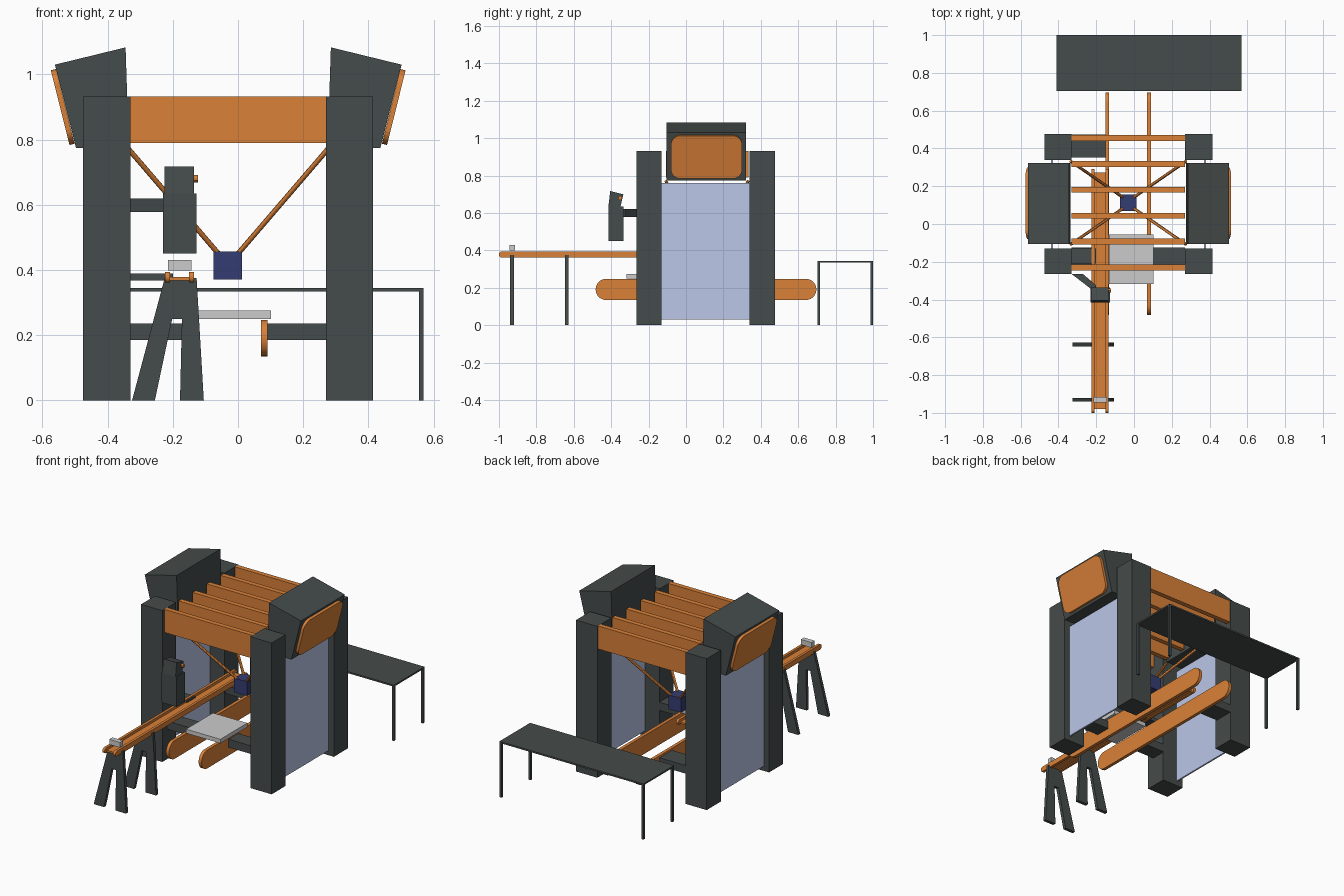
import bpy, math
from mathutils import Vector, Matrix

if "Cube" in bpy.data.objects:
    bpy.data.objects.remove(bpy.data.objects["Cube"])

CX = -0.03  # symmetry plane of the frame


def material(name, rgb):
    m = bpy.data.materials.new(name)
    m.diffuse_color = (*rgb, 1)
    m.use_nodes = True
    m.node_tree.nodes["Principled BSDF"].inputs["Base Color"].default_value = m.diffuse_color
    return m


DARK = material("dark_grey", (0.06, 0.072, 0.07))
ORANGE = material("orange", (0.70, 0.22, 0.04))
PANEL = material("pale_blue", (0.50, 0.57, 0.80))
NAVY = material("navy", (0.035, 0.045, 0.17))


def mesh(name, verts, faces, mat):
    me = bpy.data.meshes.new(name)
    me.from_pydata(verts, [], faces)
    me.update()
    ob = bpy.data.objects.new(name, me)
    bpy.context.collection.objects.link(ob)
    if mat:
        me.materials.append(mat)
    # consistent outward normals
    import bmesh
    bm = bmesh.new()
    bm.from_mesh(me)
    bmesh.ops.recalc_face_normals(bm, faces=bm.faces)
    bm.to_mesh(me)
    bm.free()
    return ob


def prism(name, profile, axis, a, b, mat, matrix=None, smooth=False):
    """Extrude a 2D profile along an axis from a to b."""
    place = {"x": lambda p, t: (t, p[0], p[1]),
             "y": lambda p, t: (p[0], t, p[1]),
             "z": lambda p, t: (p[0], p[1], t)}[axis]
    n = len(profile)
    verts = [Vector(place(p, t)) for t in (a, b) for p in profile]
    if matrix:
        verts = [matrix @ v for v in verts]
    faces = [range(n), range(2 * n - 1, n - 1, -1)]
    faces += [(i, (i + 1) % n, n + (i + 1) % n, n + i) for i in range(n)]
    ob = mesh(name, verts, [tuple(f) for f in faces], mat)
    if smooth:
        bpy.context.view_layer.objects.active = ob
        ob.select_set(True)
        bpy.ops.object.shade_smooth_by_angle(angle=math.radians(30))
        ob.select_set(False)
    return ob


def box(name, x0, x1, y0, y1, z0, z1, mat=None):
    return prism(name, [(x0, y0), (x1, y0), (x1, y1), (x0, y1)], "z", z0, z1, mat)


def rounded(x0, x1, y0, y1, r, seg=8):
    """Rounded rectangle outline."""
    pts = []
    for k, (cx, cy) in enumerate([(x1 - r, y1 - r), (x0 + r, y1 - r),
                                  (x0 + r, y0 + r), (x1 - r, y0 + r)]):
        for i in range(seg + 1):
            t = math.pi / 2 * (k + i / seg)
            pts.append((cx + r * math.cos(t), cy + r * math.sin(t)))
    return pts


def rod(name, p, q, r, mat):
    p, q = Vector(p), Vector(q)
    m = Matrix.Translation(p) @ (q - p).to_track_quat("Z", "Y").to_matrix().to_4x4()
    circle = [(r * math.cos(i * math.pi / 6), r * math.sin(i * math.pi / 6)) for i in range(12)]
    return prism(name, circle, "z", 0, (q - p).length, mat, m, True)


# Left and right towers: posts, panel, tilted head and its cover
for side, s in (("left", -1), ("right", 1)):
    def X(d):
        return CX + s * d
    for end, y0, y1 in (("front", -0.265, -0.13), ("back", 0.34, 0.477)):
        box(f"{side}_{end}_post", X(0.30), X(0.445), y0, y1, 0, 0.932, DARK)
    box(f"{side}_panel", X(0.40), X(0.41), -0.13, 0.34, 0.03, 0.76, PANEL)
    head = [(0.315, 1.083), (0.532, 1.03), (0.467, 0.774), (0.305, 0.778), (0.31, 0.93)]
    prism(f"{side}_head", [(X(d), z) for d, z in head], "y", -0.105, 0.322, DARK)
    tilt = Matrix.Translation((X(0.508), 0.11, 0.90)) @ Matrix.Rotation(s * math.radians(14), 4, "Y")
    prism(f"{side}_head_cover", rounded(-0.19, 0.19, -0.118, 0.118, 0.05), "x",
          -0.008, 0.008, ORANGE, tilt, True)

# Roof slats
for i in range(6):
    y = -0.23 + i * 0.137
    box(f"roof_slat_{i + 1}", -0.33, 0.27, y - 0.015, y + 0.015, 0.79, 0.932, ORANGE)

# Hanging cube with four rods
box("suspended_cube", -0.075, 0.012, 0.07, 0.155, 0.37, 0.457, NAVY)
for i, (sx, sy) in enumerate([(-1, -1), (1, -1), (1, 1), (-1, 1)]):
    rod(f"suspension_rod_{i + 1}", (CX + sx * 0.03, 0.112 + sy * 0.03, 0.45),
        (CX + sx * 0.305, 0.112 + sy * 0.22, 0.77), 0.008, ORANGE)

# Lower conveyor belts, their supports and the board on them
for side, x in (("left", -0.142), ("right", 0.08)):
    prism(f"{side}_belt", rounded(-0.483, 0.697, 0.135, 0.247, 0.055), "x",
          x - 0.01, x + 0.01, ORANGE, smooth=True)
box("front_left_belt_support", -0.33, -0.15, -0.22, -0.125, 0.185, 0.235, DARK)
box("front_right_belt_support", 0.09, 0.27, -0.22, -0.125, 0.185, 0.235, DARK)
box("back_left_belt_support", -0.33, -0.15, 0.352, 0.475, 0.185, 0.235, DARK)
box("carried_board", -0.132, 0.102, -0.317, -0.055, 0.25, 0.275)

# Upper feed track on two trestles
for side, x in (("left", -0.216), ("right", -0.143)):
    prism(f"{side}_track_rail", rounded(-1.0, 0.29, 0.362, 0.394, 0.0155), "x",
          x - 0.008, x + 0.008, ORANGE, smooth=True)
box("track_bed", -0.208, -0.151, -0.98, 0.272, 0.368, 0.378, ORANGE)
box("track_bracket", -0.33, -0.2, -0.21, -0.13, 0.367, 0.389, DARK)
box("small_block", -0.215, -0.142, -0.945, -0.915, 0.398, 0.43)
trestle = [(-0.325, 0), (-0.225, 0.375), (-0.127, 0.375), (-0.105, 0),
           (-0.178, 0), (-0.172, 0.25), (-0.202, 0.25), (-0.255, 0)]
for end, y in (("front", -0.93), ("back", -0.638)):
    prism(f"{end}_trestle", trestle, "y", y - 0.01, y + 0.01, DARK)

# Control box on an arm
prism("control_arm", [(-0.33, -0.265), (-0.2, -0.365), (-0.2, -0.325), (-0.27, -0.265)],
      "z", 0.578, 0.62, DARK)
box("control_box", -0.23, -0.128, -0.415, -0.335, 0.45, 0.635, DARK)
prism("control_screen", [(-0.415, 0.635), (-0.405, 0.717), (-0.335, 0.70), (-0.35, 0.635)],
      "x", -0.225, -0.135, DARK)
rod("control_knob", (-0.137, -0.352, 0.68), (-0.122, -0.352, 0.68), 0.011, ORANGE)

# Back table
box("table_top", -0.41, 0.57, 0.703, 1.0, 0.334, 0.344, DARK)
for i, (x, y) in enumerate([(-0.41, 0.703), (0.556, 0.703), (-0.41, 0.986), (0.556, 0.986)]):
    box(f"table_leg_{i + 1}", x, x + 0.014, y, y + 0.014, 0, 0.335, DARK)
